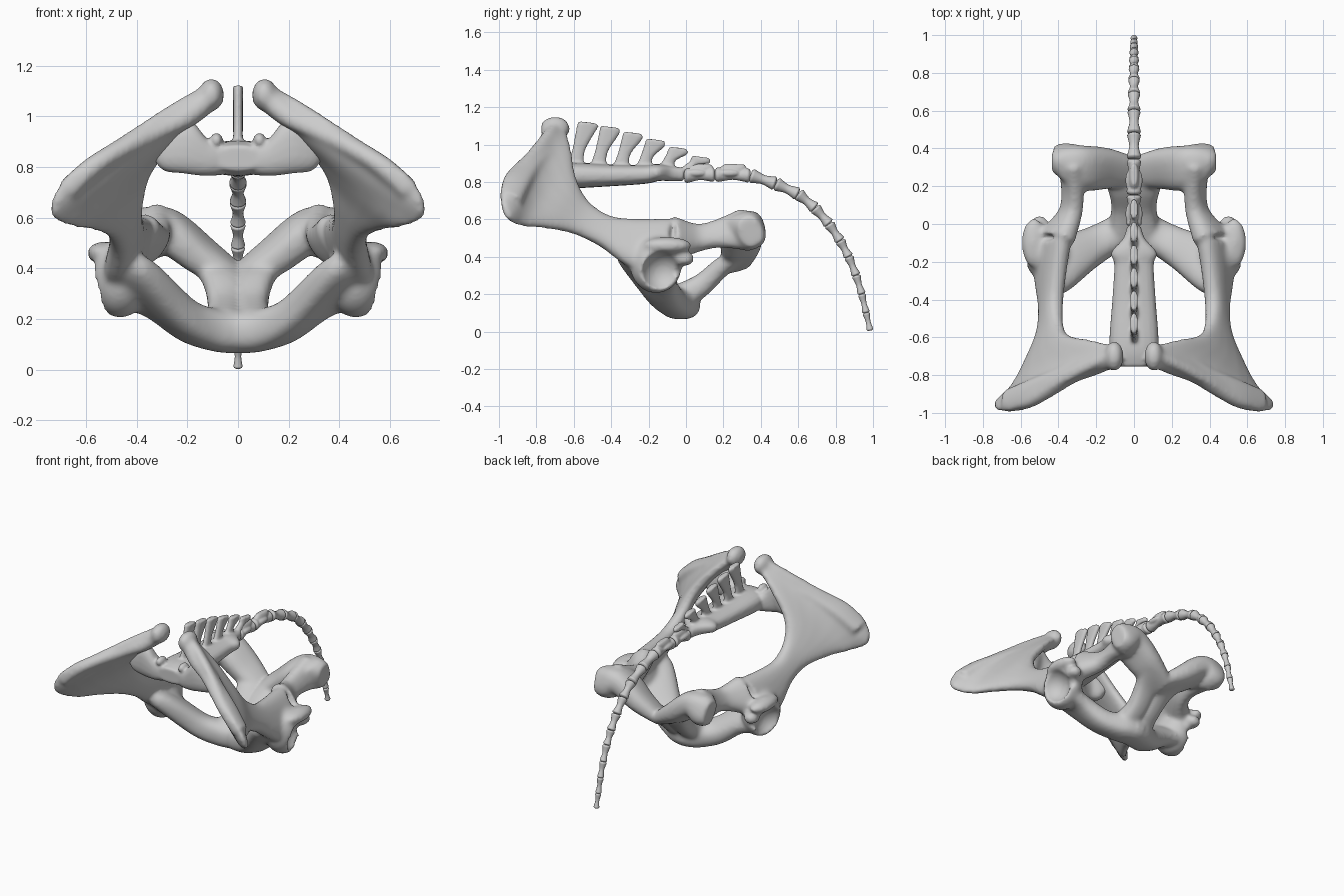
import bpy, bmesh, math
from mathutils import Vector, Matrix

if "Cube" in bpy.data.objects:
    bpy.data.objects.remove(bpy.data.objects["Cube"])

bone = bpy.data.materials.new("bone_grey")
bone.diffuse_color = (0.6, 0.6, 0.6, 1)
bone.use_nodes = True
bone.node_tree.nodes["Principled BSDF"].inputs["Base Color"].default_value = bone.diffuse_color


def loft(bm, rows, steps=6, sides=20, power=2.5):
    """Skin flattened sections; a row is edge A (xyz), edge B (xyz), half thickness."""
    n, fine = len(rows), []
    for i in range(n - 1):
        p0, p1, p2, p3 = (rows[max(0, min(n - 1, i + k))] for k in (-1, 0, 1, 2))
        for s in range(steps + (i == n - 2)):
            t = s / steps
            fine.append([b + 0.5 * t * (c - a + t * (2 * a - 5 * b + 4 * c - d + t * (3 * (b - c) + d - a)))
                         for a, b, c, d in zip(p0, p1, p2, p3)])
    mids = [(Vector(r[:3]) + Vector(r[3:6])) / 2 for r in fine]
    rings = []
    for i, r in enumerate(fine):
        major = (Vector(r[3:6]) - Vector(r[:3])) / 2
        tangent = mids[min(i + 1, len(mids) - 1)] - mids[max(i - 1, 0)]
        minor = tangent.cross(major).normalized() * r[6]
        ring = []
        for k in range(sides):
            a = 2 * math.pi * k / sides
            c, s = math.cos(a), math.sin(a)
            c = math.copysign(abs(c) ** (2 / power), c)
            s = math.copysign(abs(s) ** (2 / power), s)
            ring.append(bm.verts.new(mids[i] + major * c + minor * s))
        rings.append(ring)
    for a, b in zip(rings, rings[1:]):
        for k in range(sides):
            j = (k + 1) % sides
            bm.faces.new((a[k], a[j], b[j], b[k]))
    bm.faces.new(rings[0][::-1])
    bm.faces.new(rings[-1])


def ball(bm, centre, radii):
    m = Matrix.Translation(centre) @ Matrix.Diagonal((*radii, 1))
    bmesh.ops.create_uvsphere(bm, u_segments=32, v_segments=20, radius=1, matrix=m)


def finish(bm, name):
    bmesh.ops.recalc_face_normals(bm, faces=bm.faces)
    me = bpy.data.meshes.new(name)
    bm.to_mesh(me)
    bm.free()
    me.materials.append(bone)
    ob = bpy.data.objects.new(name, me)
    bpy.context.collection.objects.link(ob)
    return ob


def modify(ob, kind, **settings):
    mod = ob.modifiers.new(kind, kind)
    for key, value in settings.items():
        setattr(mod, key, value)
    bpy.context.view_layer.objects.active = ob
    bpy.ops.object.modifier_apply(modifier=mod.name)


def fuse(ob, voxel, smooth):
    modify(ob, 'REMESH', mode='VOXEL', voxel_size=voxel)
    modify(ob, 'SMOOTH', factor=0.5, iterations=smooth)
    ob.data.polygons.foreach_set("use_smooth", [True] * len(ob.data.polygons))
    ob.data.update()


# ---- pelvis: one half, then mirrored ----
bm = bmesh.new()
# ilium: shaft spreading into the wing
loft(bm, [(.36, -.08, .60, .52, -.12, .27, .07),
          (.39, -.28, .60, .50, -.31, .35, .06),
          (.40, -.42, .62, .485, -.46, .46, .052),
          (.385, -.53, .70, .51, -.60, .525, .045),
          (.34, -.59, .82, .585, -.76, .555, .045),
          (.22, -.615, .97, .66, -.88, .565, .045),
          (.08, -.655, 1.10, .735, -.95, .60, .05),
          (.09, -.70, 1.13, .73, -.985, .67, .045),
          (.17, -.76, 1.04, .66, -.99, .77, .035)])
# bowed front rim of the wing, rounded at its inner tip
loft(bm, [(.07, -.66, 1.08, .13, -.76, 1.09, .045),
          (.17, -.66, 1.02, .20, -.80, 1.00, .045),
          (.29, -.70, .95, .31, -.84, .945, .04),
          (.42, -.77, .88, .43, -.91, .89, .04),
          (.56, -.83, .78, .56, -.975, .82, .045),
          (.67, -.88, .68, .68, -.995, .72, .045)])
ball(bm, (.105, -.70, 1.085), (.05, .08, .065))
# hip socket body, overhanging rim and rear lip
ball(bm, (.465, -.16, .36), (.115, .14, .155))
ball(bm, (.53, -.10, .46), (.065, .13, .045))
ball(bm, (.50, -.01, .39), (.05, .055, .04))
# pubis
loft(bm, [(.46, -.35, .45, .47, -.05, .27, .07),
          (.36, -.36, .41, .345, -.05, .23, .07),
          (.20, -.23, .24, .20, .00, .15, .075),
          (.08, -.15, .16, .08, .06, .15, .085),
          (-.03, -.12, .15, -.03, .08, .15, .085)])
# floor beside the symphysis
loft(bm, [(-.02, -.06, .16, .14, -.03, .18, .08),
          (-.02, .08, .24, .12, .09, .26, .06),
          (-.02, .20, .34, .15, .21, .37, .05),
          (-.02, .34, .38, .22, .35, .46, .04)])
# ischial tuberosity plate
loft(bm, [(-.02, .20, .33, -.02, .35, .375, .04),
          (.14, .19, .41, .13, .40, .48, .07),
          (.27, .18, .51, .28, .415, .58, .085),
          (.36, .24, .50, .38, .415, .57, .105),
          (.43, .29, .51, .43, .40, .56, .08)])
# ischium branch back to the socket
loft(bm, [(.31, .30, .66, .36, .29, .44, .055),
          (.29, .15, .59, .36, .15, .45, .05),
          (.30, .05, .57, .39, .04, .42, .055),
          (.34, -.08, .61, .50, -.08, .36, .075)])
pelvis = finish(bm, "pelvis")
modify(pelvis, 'REMESH', mode='VOXEL', voxel_size=.012)

# carve the hip socket with its rear notch
bm = bmesh.new()
ball(bm, (.59, -.125, .315), (.12, .115, .115))
socket = finish(bm, "socket_cutter")
bm = bmesh.new()
ball(bm, (.57, -.01, .32), (.10, .09, .045))
notch = finish(bm, "notch_cutter")
for cutter in (socket, notch):
    cutter.hide_render = True
    modify(pelvis, 'BOOLEAN', operation='DIFFERENCE', object=cutter)
    bpy.data.objects.remove(cutter)
modify(pelvis, 'MIRROR', use_mirror_merge=False)
fuse(pelvis, .012, 7)

# ---- sacrum ----
bm = bmesh.new()
loft(bm, [(-.09, -.755, .835, .09, -.755, .835, .05),
          (-.13, -.65, .835, .13, -.65, .835, .07),
          (-.115, -.40, .835, .115, -.40, .835, .058),
          (-.105, -.22, .84, .105, -.22, .84, .05),
          (-.12, -.15, .85, .12, -.15, .85, .045),
          (-.06, -.08, .845, .06, -.08, .845, .04),
          (-.035, -.01, .84, .035, -.01, .84, .035)])
for s in (-1, 1):
    # wings reaching under the ilium, and front joint knobs
    loft(bm, [(s * .05, -.68, .77, s * .05, -.68, .89, .07),
              (s * .13, -.71, .765, s * .12, -.71, .91, .055),
              (s * .22, -.72, .775, s * .19, -.72, .985, .05),
              (s * .29, -.70, .785, s * .27, -.70, .94, .05),
              (s * .325, -.68, .83, s * .325, -.68, .90, .04)])
    ball(bm, (s * .085, -.72, .905), (.025, .045, .03))
# row of spines, shrinking towards the tail
for i in range(6):
    y, top = -.595 + .121 * i, 1.125 - .022 * i - .003 * i * i
    h = top - .86
    loft(bm, [(0, y - .05, .86, 0, y + .05, .86, .022),
              (0, y - .015, .86 + h * .4, 0, y + .055, .86 + h * .4, .018),
              (0, y + .01, top - .03, 0, y + .12, top - .04, .02),
              (0, y + .02, top, 0, y + .115, top - .012, .02)])
sacrum = finish(bm, "sacrum")
fuse(sacrum, .009, 3)

# ---- tail vertebrae: spindles with flared ends ----
path = [(-.01, .835), (.155, .84), (.345, .835), (.48, .79), (.60, .735), (.69, .66), (.765, .575),
        (.825, .485), (.87, .40), (.91, .30), (.94, .20), (.963, .10), (.985, .005)]
for i, ((y0, z0), (y1, z1)) in enumerate(zip(path, path[1:])):
    a, b = Vector((0, y0, z0)), Vector((0, y1, z1))
    r = .042 - .0021 * i
    bm = bmesh.new()
    rows = []
    for t, k in ((.0, .7), (.07, 1), (.2, .9), (.5, .66), (.8, .85), (.93, .95), (1, .6)):
        c = a.lerp(b, t)
        rows.append((c.x - r * k, c.y, c.z, c.x + r * k, c.y, c.z, r * k))
    loft(bm, rows, steps=3, sides=16, power=2)
    if i < 2:
        # low arch and side processes on the first two
        m = a.lerp(b, .5)
        loft(bm, [(0, m.y - .07, m.z + .01, 0, m.y + .06, m.z + .01, .03),
                  (0, m.y - .065, m.z + .04, 0, m.y + .07, m.z + .04, .025),
                  (0, m.y - .04, m.z + .06, 0, m.y + .065, m.z + .055, .015)])
        for s in (-1, 1):
            ball(bm, m + Vector((s * .025, -.02, .01)), (.02, .055, .02))
    tail = finish(bm, f"tail_vertebra_{i + 1}")
    if i < 2:
        fuse(tail, .006, 2)
        continue
    bpy.ops.object.select_all(action='DESELECT')
    tail.select_set(True)
    bpy.context.view_layer.objects.active = tail
    bpy.ops.object.shade_smooth_by_angle(angle=math.radians(50))
